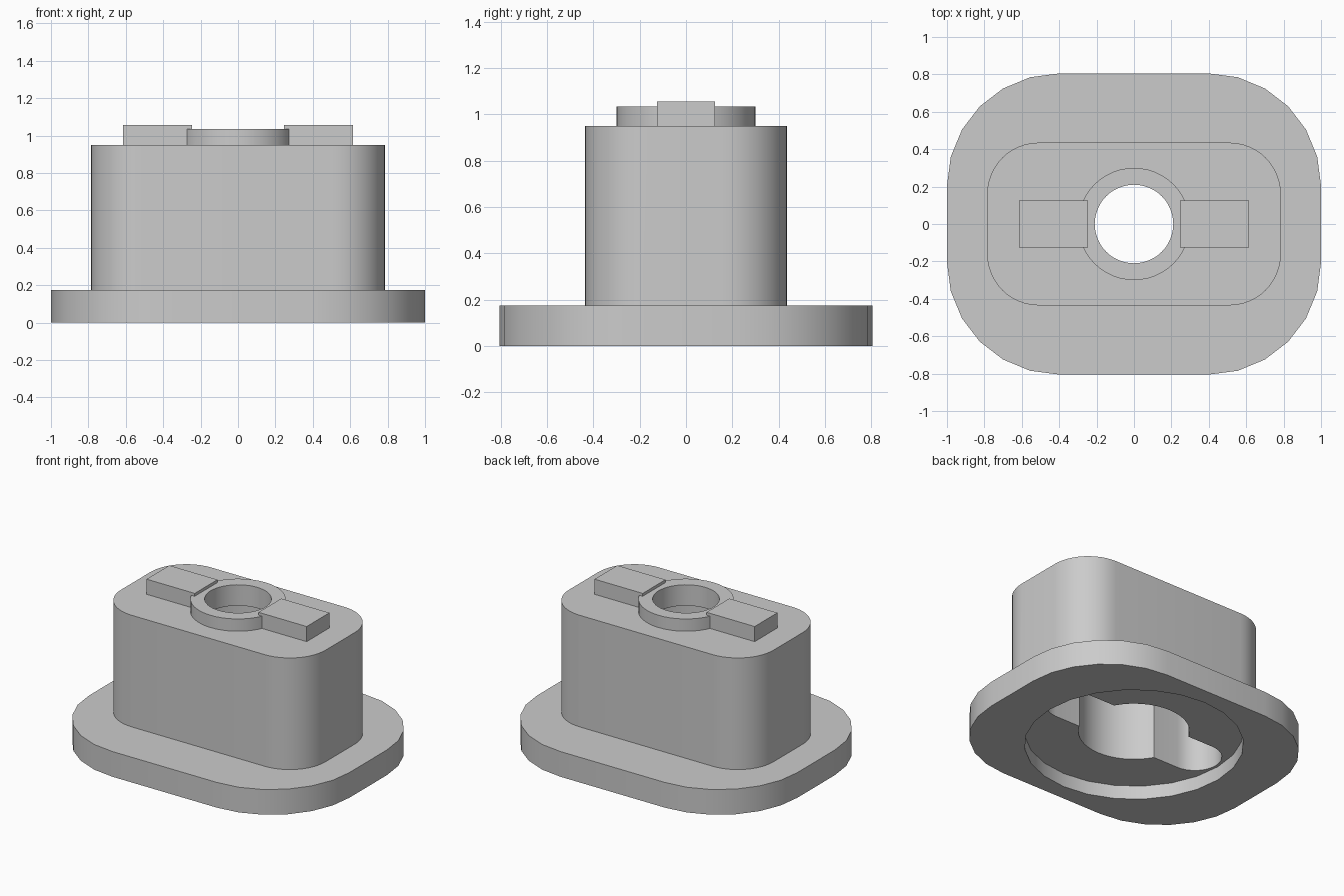
import bpy, bmesh, math

if "Cube" in bpy.data.objects:
    bpy.data.objects.remove(bpy.data.objects["Cube"])

grey = bpy.data.materials.new("plain grey")
grey.diffuse_color = (0.6, 0.6, 0.6, 1)
grey.use_nodes = True
grey.node_tree.nodes["Principled BSDF"].inputs["Base Color"].default_value = grey.diffuse_color


def rounded_outline(hx, hy, r, steps):
    """Rounded rectangle outline; each corner is an arc with the given steps."""
    pts = []
    for k, (sx, sy) in enumerate([(1, 1), (-1, 1), (-1, -1), (1, -1)]):
        for i in range(steps + 1):
            a = math.pi / 2 * (k + i / steps)
            p = (sx * (hx - r) + r * math.cos(a), sy * (hy - r) + r * math.sin(a))
            if not pts or math.dist(p, pts[-1]) > 1e-5:
                pts.append(p)
    if math.dist(pts[0], pts[-1]) < 1e-5:
        pts.pop()
    return pts


def prism(name, pts, z0, z1, x=0):
    """Closed solid made by extruding an outline from z0 to z1."""
    bm = bmesh.new()
    base = bm.faces.new([bm.verts.new((px + x, py, z0)) for px, py in pts])
    ext = bmesh.ops.extrude_face_region(bm, geom=[base])["geom"]
    top = [v for v in ext if isinstance(v, bmesh.types.BMVert)]
    bmesh.ops.translate(bm, verts=top, vec=(0, 0, z1 - z0))
    bmesh.ops.recalc_face_normals(bm, faces=bm.faces)
    me = bpy.data.meshes.new(name)
    bm.to_mesh(me)
    bm.free()
    me.materials.append(grey)
    ob = bpy.data.objects.new(name, me)
    bpy.context.collection.objects.link(ob)
    return ob


def circle(r, steps):
    return rounded_outline(r, r, r, steps)


# Upright body with rounded corners
housing = prism("housing", rounded_outline(0.785, 0.435, 0.275, 12), 0.12, 0.95)

# Solids fused to the body: base flange, collar and two key blocks
added = [
    prism("flange", rounded_outline(1.0, 0.805, 0.6, 6), 0, 0.175),
    prism("collar", circle(0.30, 12), 0.93, 1.035),
]
for side, x in (("left", -0.43), ("right", 0.43)):
    block = [(-0.185, -0.125), (0.185, -0.125), (0.185, 0.125), (-0.185, 0.125)]
    added.append(prism(side + "_key_block", block, 0.93, 1.055, x))

# Hollows: round recess below, deep lobed cavity, and the hole through the top
removed = [
    prism("base_recess", circle(0.69, 6), -0.1, 0.095),
    prism("cavity_centre", circle(0.35, 12), 0.05, 0.89),
    prism("cavity_slot", rounded_outline(0.67, 0.17, 0.17, 8), 0.05, 0.89),
    prism("top_hole", circle(0.21, 12), 0.7, 1.2),
]

# Fuse and cut, then clear the helpers away
bpy.context.view_layer.objects.active = housing
for tool, mode in [(o, "UNION") for o in added] + [(o, "DIFFERENCE") for o in removed]:
    tool.hide_render = True
    mod = housing.modifiers.new(tool.name, "BOOLEAN")
    mod.operation = mode
    mod.solver = "EXACT"
    mod.object = tool
    bpy.ops.object.modifier_apply(modifier=mod.name)
    bpy.data.objects.remove(tool)

# Smooth curved walls, crisp rims
bpy.ops.object.select_all(action="DESELECT")
housing.select_set(True)
bpy.ops.object.shade_smooth_by_angle(angle=math.radians(30))
